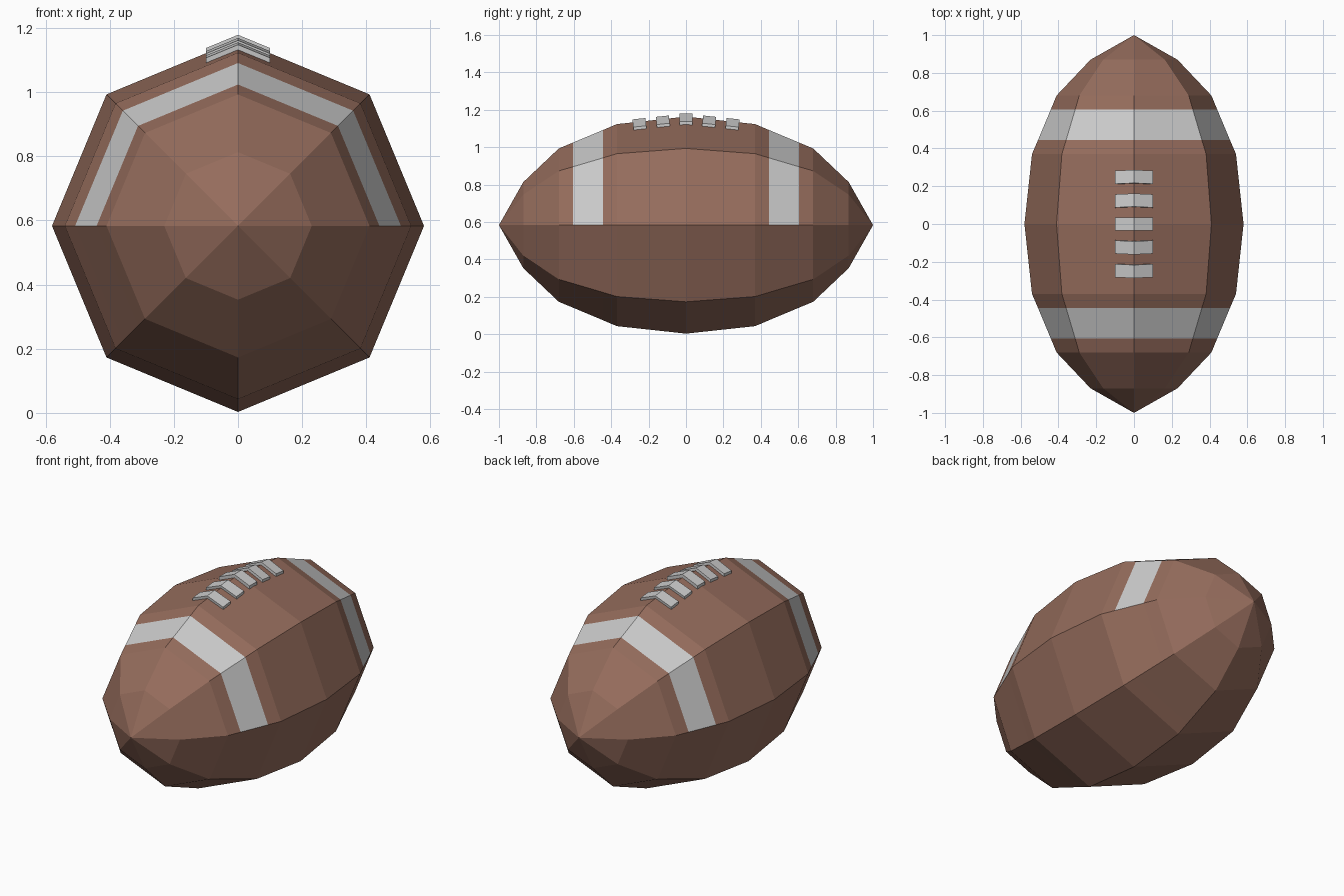
import bpy, bmesh, math
from mathutils import Matrix, Vector

if "Cube" in bpy.data.objects:
    bpy.data.objects.remove(bpy.data.objects["Cube"])

CZ, SIDES = 0.583, 8


def material(name, rgb):
    m = bpy.data.materials.new(name)
    m.diffuse_color = (*rgb, 1)
    m.use_nodes = True
    m.node_tree.nodes["Principled BSDF"].inputs["Base Color"].default_value = m.diffuse_color
    return m


def add_object(name, bm, mats):
    bmesh.ops.recalc_face_normals(bm, faces=bm.faces)
    mesh = bpy.data.meshes.new(name)
    bm.to_mesh(mesh)
    bm.free()
    for m in mats:
        mesh.materials.append(m)
    ob = bpy.data.objects.new(name, mesh)
    bpy.context.collection.objects.link(ob)
    return ob


leather = material("leather", (0.30, 0.15, 0.107))
white = material("white", (0.8, 0.8, 0.8))

# Ball: half profile (y, radius) mirrored, then spun into eight sides
half = [(0.37, 0.54), (0.445, 0.508), (0.605, 0.441), (0.68, 0.41), (0.87, 0.23), (1, 0)]
profile = [(-y, r) for y, r in reversed(half)] + [(0, 0.58)] + half
bm = bmesh.new()
verts = [bm.verts.new((r, y, CZ)) for y, r in profile]
edges = [bm.edges.new(pair) for pair in zip(verts, verts[1:])]
bmesh.ops.spin(bm, geom=verts + edges, cent=(0, 0, CZ), axis=(0, 1, 0),
               angle=math.tau, steps=SIDES)
bmesh.ops.remove_doubles(bm, verts=bm.verts, dist=0.0005)
# Painted stripes on the upper half
for f in bm.faces:
    c = f.calc_center_median()
    if 0.445 < abs(c.y) < 0.605 and c.z > CZ:
        f.material_index = 1
add_object("ball", bm, [leather, white])

# Laces: chevron bars folded over the top ridge, tilted to the surface
slope = math.tan(math.pi / 8)
section = [(-0.1, -0.1 * slope), (0, 0), (0.1, -0.1 * slope)]
outline = [(x, z + 0.016) for x, z in section] + [(x, z - 0.01) for x, z in reversed(section)]
for i in range(-2, 3):
    y = i * 0.125
    bm = bmesh.new()
    a, b = [[bm.verts.new((x, s * 0.035, z)) for x, z in outline] for s in (-1, 1)]
    for ring in (a, b):
        bm.faces.new((ring[0], ring[1], ring[4], ring[5]))
        bm.faces.new((ring[1], ring[2], ring[3], ring[4]))
    for k in range(6):
        n = (k + 1) % 6
        bm.faces.new((a[k], a[n], b[n], b[k]))
    lace = add_object(f"lace_{i + 3}", bm, [white])
    tilt = -math.atan(0.04 / 0.37) * (i > 0) + math.atan(0.04 / 0.37) * (i < 0)
    lace.matrix_world = (Matrix.Translation(Vector((0, y, CZ + 0.58 - abs(y) * 0.04 / 0.37)))
                         @ Matrix.Rotation(tilt, 4, 'X'))
